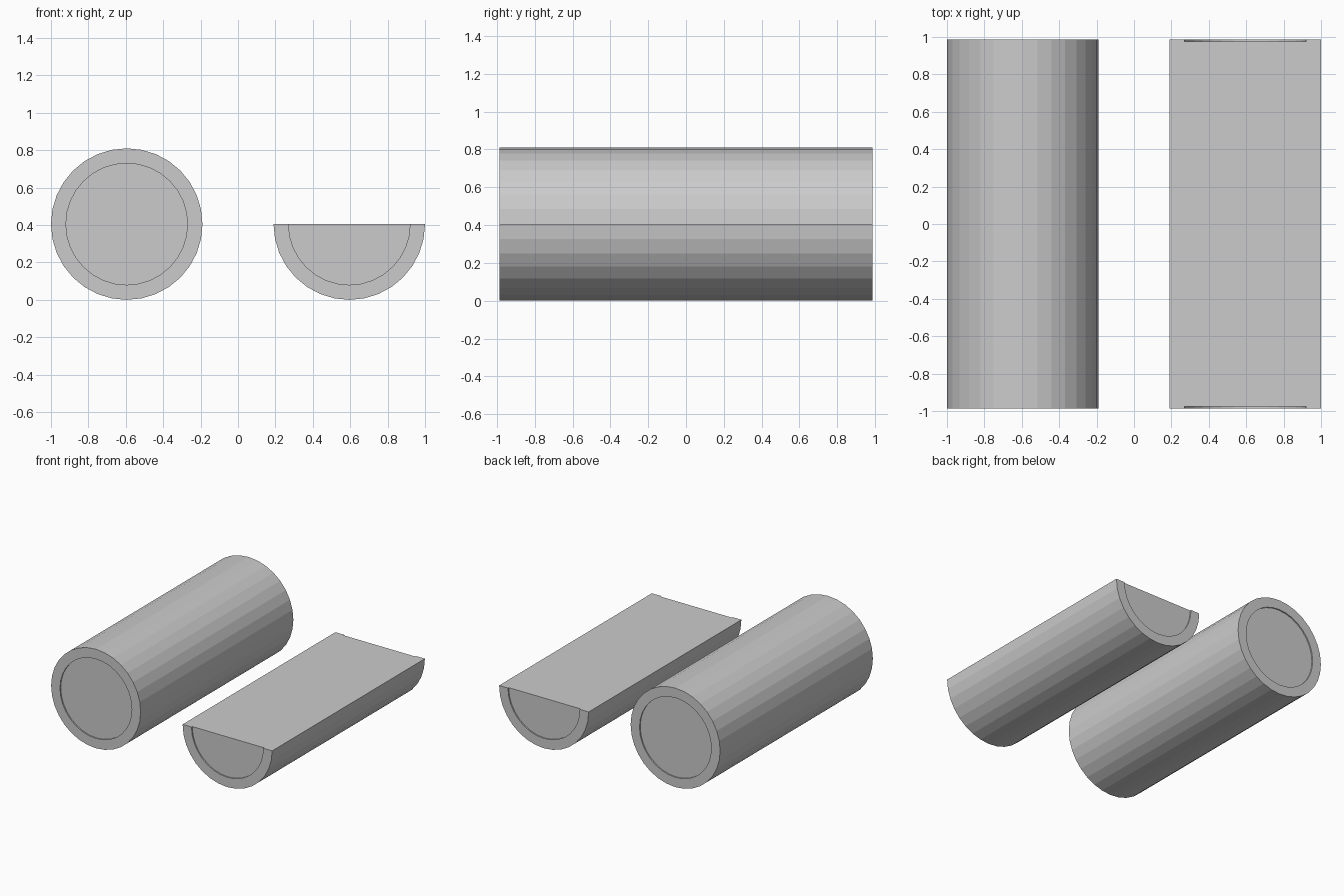
import bpy, bmesh
from math import pi, sin, cos

if "Cube" in bpy.data.objects:
    bpy.data.objects.remove(bpy.data.objects["Cube"])

R, INNER = 0.405, 0.325      # bark radius, heartwood radius
HALF, DEPTH = 0.987, 0.01    # half length, recess depth at the ends
SIDES = 32

# (radius, y) along the log, from the front recess to the back recess
PROFILE = [(INNER, -HALF + DEPTH), (INNER, -HALF), (R, -HALF),
           (R, HALF), (INNER, HALF), (INNER, HALF - DEPTH)]


def make_log(name, x, split=False):
    """Sweep the profile round the y axis; a split log keeps the lower half."""
    bm = bmesh.new()
    count = SIDES // 2 + 1 if split else SIDES
    rings = []
    for r, y in PROFILE:
        angles = [pi + 2 * pi * i / SIDES for i in range(count)]
        rings.append([bm.verts.new((r * cos(a), y, r * sin(a))) for a in angles])

    # Bark, rims and recess walls
    for a, b in zip(rings, rings[1:]):
        for i in range(count - 1 if split else count):
            j = (i + 1) % count
            bm.faces.new((a[i], a[j], b[j], b[i]))

    # Recessed end faces
    bm.faces.new(rings[0])
    bm.faces.new(rings[-1])

    # Flat sawn face
    if split:
        bm.faces.new([r[0] for r in rings] + [r[-1] for r in reversed(rings)])

    bmesh.ops.recalc_face_normals(bm, faces=bm.faces)
    mesh = bpy.data.meshes.new(name)
    bm.to_mesh(mesh)
    bm.free()
    obj = bpy.data.objects.new(name, mesh)
    obj.location = (x, 0, R)
    bpy.context.collection.objects.link(obj)
    return obj


make_log("whole_log", -0.595)
make_log("split_log", 0.595, split=True)
